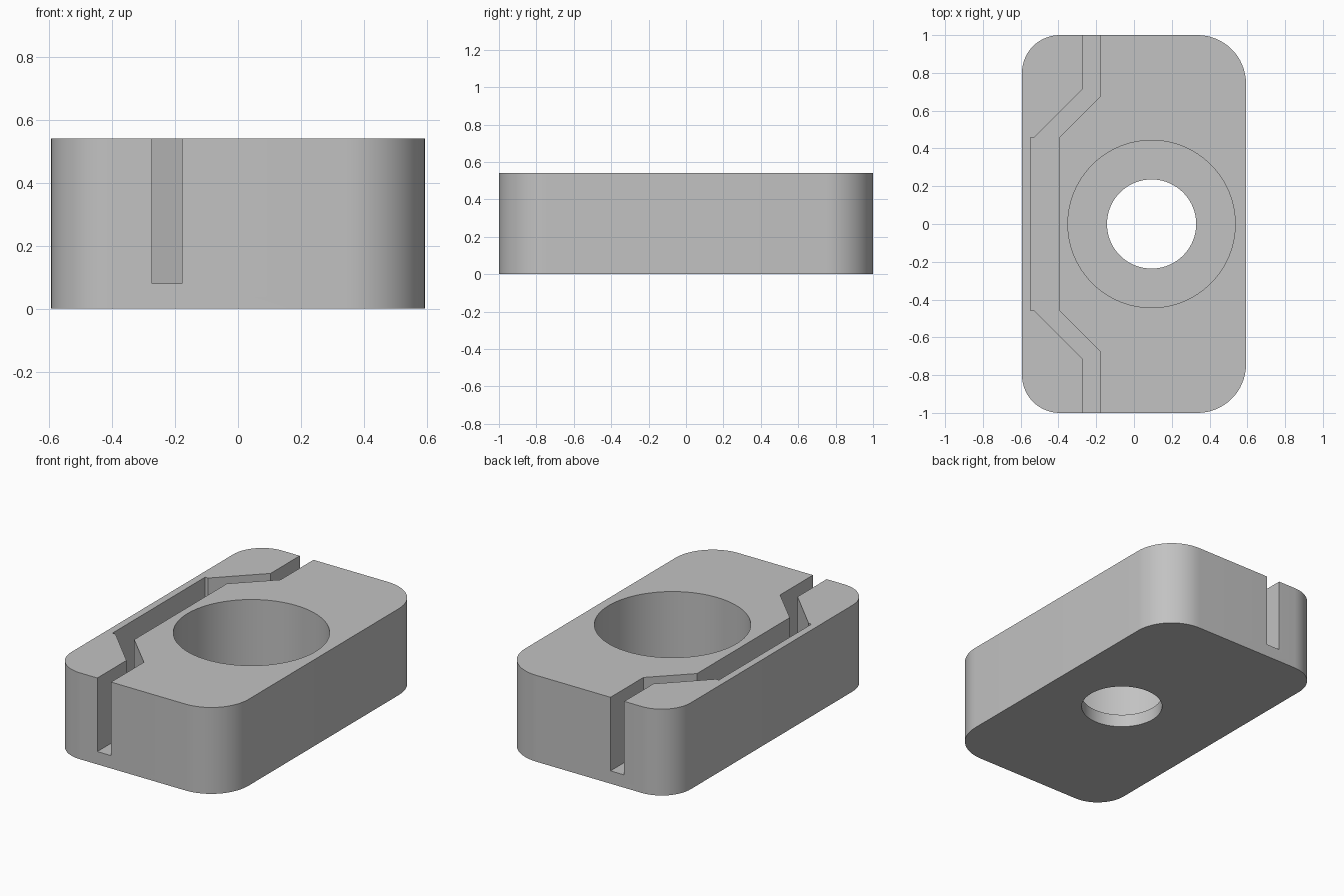
import bpy
import bmesh
from math import cos, sin, pi, radians

HALF_X, HALF_Y, HEIGHT, FLOOR = 0.593, 1.0, 0.54, 0.08
TOP = HEIGHT + 0.1
BORE_X = 0.093

cube = bpy.data.objects.get("Cube")
if cube:
    bpy.data.objects.remove(cube, do_unlink=True)

grey = bpy.data.materials.new("plain grey")
grey.use_nodes = True
colour = (0.54, 0.54, 0.54, 1)
grey.diffuse_color = colour
grey.node_tree.nodes["Principled BSDF"].inputs["Base Color"].default_value = colour


def arc(cx, cy, r, start, end, steps):
    """Points along an arc, angles in degrees."""
    angles = [radians(start + (end - start) * i / steps) for i in range(steps + 1)]
    return [(cx + r * cos(a), cy + r * sin(a)) for a in angles]


def prism(name, outline, z0, z1):
    """Extrude a closed outline from z0 to z1."""
    bm = bmesh.new()
    base = bm.faces.new([bm.verts.new((x, y, z0)) for x, y in outline])
    top = bmesh.ops.extrude_face_region(bm, geom=[base])["geom"]
    moved = [v for v in top if isinstance(v, bmesh.types.BMVert)]
    bmesh.ops.translate(bm, verts=moved, vec=(0, 0, z1 - z0))
    bmesh.ops.recalc_face_normals(bm, faces=bm.faces)
    mesh = bpy.data.meshes.new(name)
    bm.to_mesh(mesh)
    bm.free()
    mesh.materials.append(grey)
    obj = bpy.data.objects.new(name, mesh)
    bpy.context.collection.objects.link(obj)
    return obj


# Block with larger corner radii on its left side
outline = []
for sx, sy, r, start in ((1, 1, 0.257, 0), (-1, 1, 0.2, 90),
                         (-1, -1, 0.2, 180), (1, -1, 0.257, 270)):
    outline += arc(sx * (HALF_X - r), sy * (HALF_Y - r), r, start, start + 90, 16)
block = prism("block", outline, 0, HEIGHT)

# Cranked slot, mirrored front to back
outer = [(-0.273, 1.1), (-0.273, 0.712), (-0.527, 0.458), (-0.548, 0.458)]
inner = [(-0.397, 0.458), (-0.178, 0.675), (-0.178, 1.1)]


def flipped(points):
    return [(x, -y) for x, y in reversed(points)]


slot = outer + flipped(outer) + flipped(inner) + inner

# Cutters: slot, wide bore and through hole
cutters = [
    prism("slot_cutter", slot, FLOOR, TOP),
    prism("bore_cutter", arc(BORE_X, 0, 0.443, 0, 360, 96)[:-1], FLOOR, TOP),
    prism("hole_cutter", arc(BORE_X, 0, 0.236, 0, 360, 96)[:-1], -0.1, TOP),
]

bpy.ops.object.select_all(action='DESELECT')
block.select_set(True)
bpy.context.view_layer.objects.active = block
for cutter in cutters:
    cutter.hide_render = True
    cut = block.modifiers.new(cutter.name, 'BOOLEAN')
    cut.operation = 'DIFFERENCE'
    cut.solver = 'EXACT'
    cut.object = cutter
    bpy.ops.object.modifier_apply(modifier=cut.name)
    bpy.data.objects.remove(cutter, do_unlink=True)

bpy.ops.object.shade_smooth_by_angle(angle=radians(30))
